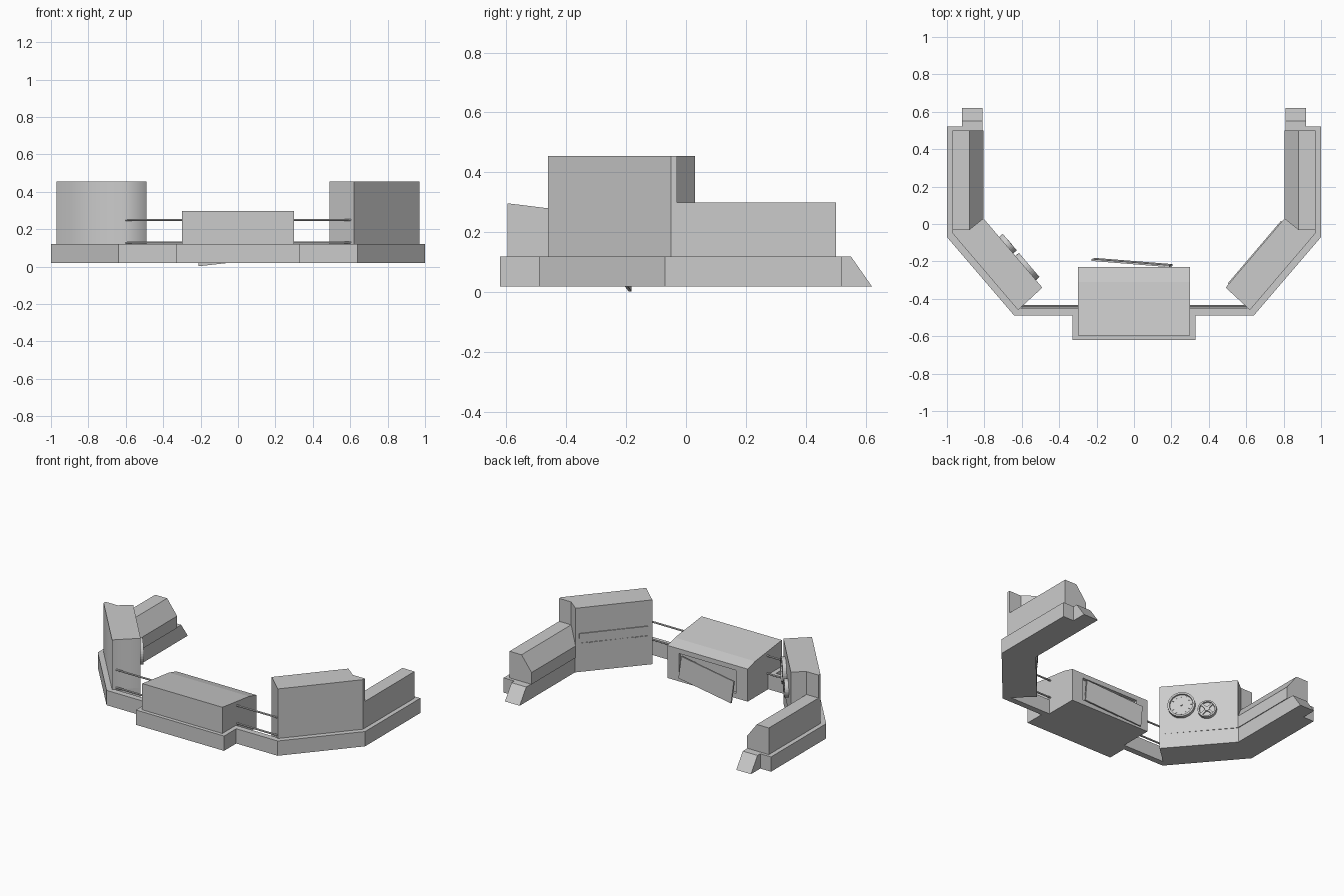
import bpy, bmesh, math
from mathutils import Vector, Matrix

cube = bpy.data.objects.get("Cube")
if cube:
    bpy.data.objects.remove(cube, do_unlink=True)

GREY = (0.6, 0.6, 0.6, 1)
mat = bpy.data.materials.new("plain grey")
mat.use_nodes = True
mat.diffuse_color = GREY
mat.node_tree.nodes["Principled BSDF"].inputs["Base Color"].default_value = GREY


def finish(name, bm):
    bmesh.ops.recalc_face_normals(bm, faces=bm.faces[:])
    mesh = bpy.data.meshes.new(name)
    bm.to_mesh(mesh)
    bm.free()
    mesh.materials.append(mat)
    obj = bpy.data.objects.new(name, mesh)
    bpy.context.collection.objects.link(obj)
    return obj


def prism(points, push):
    """Extrude a closed polygon of 3D points along a vector."""
    bm = bmesh.new()
    face = bm.faces.new([bm.verts.new(p) for p in points])
    out = bmesh.ops.extrude_face_region(bm, geom=[face])
    moved = [v for v in out["geom"] if isinstance(v, bmesh.types.BMVert)]
    bmesh.ops.translate(bm, verts=moved, vec=push)
    bmesh.ops.recalc_face_normals(bm, faces=bm.faces[:])
    return bm


def upright(name, plan, z0, z1):
    return finish(name, prism([(x, y, z0) for x, y in plan], (0, 0, z1 - z0)))


def box(name, size, matrix):
    bm = bmesh.new()
    bmesh.ops.create_cube(bm, size=1, matrix=matrix @ Matrix.Diagonal((*size, 1)))
    return finish(name, bm)


def cylinder(radius, depth, matrix, sides=32):
    bm = bmesh.new()
    bmesh.ops.create_cone(bm, cap_ends=True, segments=sides, radius1=radius,
                          radius2=radius, depth=depth, matrix=matrix)
    return bm


def wall_frame(a, b):
    """Frame on an upright wall from a to b: x along it, y up, z out of it."""
    along = Vector((b[0] - a[0], b[1] - a[1], 0)).normalized()
    up = Vector((0, 0, 1))
    frame = Matrix((along, up, along.cross(up))).transposed().to_4x4()
    frame.translation = ((a[0] + b[0]) / 2, (a[1] + b[1]) / 2, 0)
    return frame


# Base skirt, one half of the outline mirrored to the other
half = [(0.33, -0.62), (0.33, -0.49), (0.64, -0.49), (1, -0.07), (1, 0.52),
        (0.81, 0.52), (0.81, 0.03), (0.49, -0.34), (0.61, -0.45)]
upright("base_skirt", half + [(-x, y) for x, y in reversed(half)], 0.02, 0.12)

# Centre console with sloping top and a recessed opening in the back
side = [(-0.595, 0.02), (-0.595, 0.297), (-0.31, 0.262), (-0.23, 0.24), (-0.23, 0.02)]
bm = prism([(-0.3, y, z) for y, z in side], (0.6, 0, 0))
back = max(bm.faces, key=lambda f: f.normal.y)
bmesh.ops.inset_region(bm, faces=[back], thickness=0.045)
for v in back.verts:
    v.co.x *= 0.8
rim = bmesh.ops.extrude_face_region(bm, geom=[back])
for v in rim["geom"]:
    if isinstance(v, bmesh.types.BMVert):
        v.co.y -= 0.02
bmesh.ops.delete(bm, geom=[back], context="FACES")
finish("centre_console", bm)

# Loose cover hanging askew behind the console
box("loose_cover", (0.42, 0.01, 0.15),
    Matrix.Translation((-0.01, -0.206, 0.1)) @ Matrix.Rotation(-0.08, 4, "Z")
    @ Matrix.Rotation(-0.11, 4, "Y") @ Matrix.Rotation(0.05, 4, "X"))

for s, word in ((1, "left"), (-1, "right")):
    # Low side pod with a bevelled inner shoulder
    section = [(0.97, 0.12), (0.97, 0.30), (0.88, 0.30), (0.805, 0.20), (0.805, 0.12)]
    finish(word + "_side_pod", prism([(s * x, -0.03, z) for x, z in section], (0, 0.53, 0)))

    # Wedge foot at the end of the side
    foot = [(0.5, 0.02), (0.5, 0.12), (0.55, 0.12), (0.62, 0.02)]
    finish(word + "_end_foot", prism([(s * 0.81, y, z) for y, z in foot], (s * 0.11, 0, 0)))

    # Tall angled cabinet
    plan = [(0.805, 0.03), (0.88, -0.03), (0.97, -0.03), (0.97, -0.05), (0.62, -0.46), (0.49, -0.34)]
    cabinet = upright(word + "_cabinet", [(s * x, y) for x, y in plan], 0.12, 0.455)
    if s < 0:
        # Rounded shading on the outer and front end walls
        for p in cabinet.data.polygons:
            p.use_smooth = abs(p.normal.z) < 0.5 and p.normal.y < -0.1

    # Pair of rails between console and cabinet
    for z, level in ((0.13, "lower"), (0.25, "upper")):
        turn = Matrix.Translation((s * 0.45, -0.44, z)) @ Matrix.Rotation(math.pi / 2, 4, "Y")
        finish(f"{word}_{level}_rail", cylinder(0.006, 0.34, turn, 10))

# Slot strip and row of dashes on the left cabinet's inner wall
wall = wall_frame((0.49, -0.34), (0.805, 0.03))
if wall.col[2].x > 0:
    wall = wall @ Matrix.Rotation(math.pi, 4, "Y")
box("slot_strip", (0.44, 0.035, 0.008), wall @ Matrix.Translation((0, 0.265, 0.002)))
for i in range(14):
    box("dash", (0.02, 0.005, 0.006),
        wall @ Matrix.Translation(((i - 6.5) * 0.032, 0.215, 0.001)))

# Dial and hand wheel on the right cabinet's inner wall
wall = wall_frame((-0.49, -0.34), (-0.805, 0.03))
if wall.col[2].x < 0:
    wall = wall @ Matrix.Rotation(math.pi, 4, "Y")
toward_front = 1 if wall.col[0].y < 0 else -1


def ring_disc(name, radius, lip, frame):
    bm = cylinder(radius, 0.03, frame)
    out = frame.col[2].xyz
    bm.normal_update()
    cap = max(bm.faces, key=lambda f: f.normal.dot(out))
    bmesh.ops.inset_region(bm, faces=[cap], thickness=lip, depth=0)
    bmesh.ops.inset_region(bm, faces=[cap], thickness=0.002, depth=-0.01)
    finish(name, bm)


dial = wall @ Matrix.Translation((toward_front * 0.105, 0.305, 0.01))
ring_disc("dial", 0.085, 0.012, dial)
for i in range(12):
    box("dial_tick", (0.012, 0.004, 0.004),
        dial @ Matrix.Rotation(i * math.tau / 12, 4, "Z") @ Matrix.Translation((0.06, 0, 0.006)))
finish("dial_hub", cylinder(0.007, 0.008, dial @ Matrix.Translation((0, 0, 0.008)), 12))

wheel = wall @ Matrix.Translation((toward_front * -0.055, 0.26, 0.01))
ring_disc("hand_wheel", 0.058, 0.01, wheel)
for i in range(2):
    box("wheel_spoke", (0.094, 0.014, 0.01),
        wheel @ Matrix.Rotation(math.pi / 4 + i * math.pi / 2, 4, "Z")
        @ Matrix.Translation((0, 0, 0.009)))
finish("wheel_hub", cylinder(0.016, 0.014, wheel @ Matrix.Translation((0, 0, 0.009)), 16))
